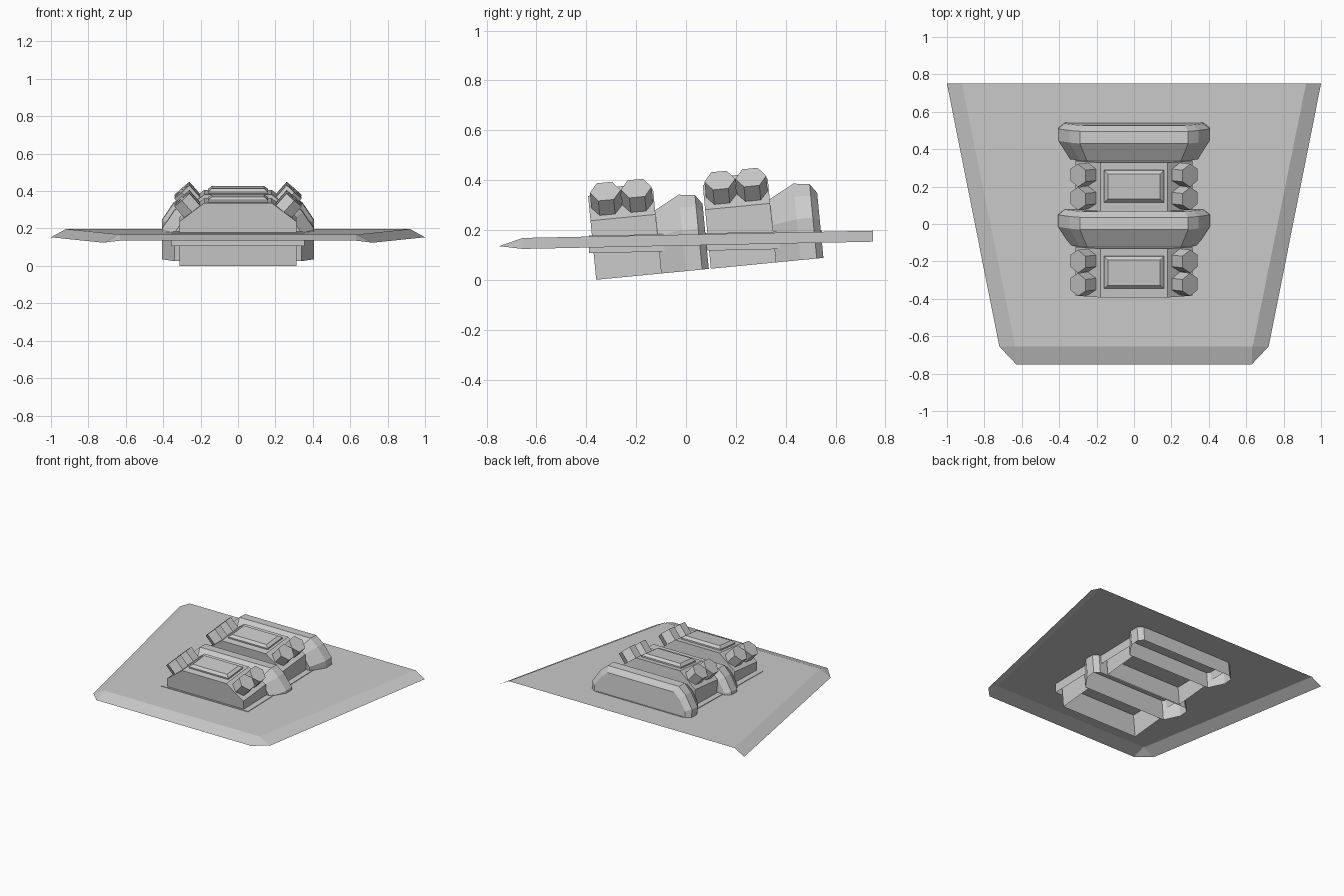
import bpy, bmesh
from math import radians, atan2, pi
from mathutils import Matrix, Vector

if "Cube" in bpy.data.objects:
    bpy.data.objects.remove(bpy.data.objects["Cube"])

# Machinery is pitched upward toward the back
TILT = Matrix.Translation((0, 0, 0.035)) @ Matrix.Rotation(radians(5.5), 4, 'X')
PITCH = 0.462          # spacing of the repeated units


def finish(name, bm, matrix=Matrix()):
    bmesh.ops.recalc_face_normals(bm, faces=bm.faces)
    mesh = bpy.data.meshes.new(name)
    bm.to_mesh(mesh)
    bm.free()
    ob = bpy.data.objects.new(name, mesh)
    bpy.context.collection.objects.link(ob)
    ob.matrix_world = matrix
    return ob


def loft(name, rings, matrix=Matrix(), closed=True, caps=(True, True)):
    """Skin successive rings of points; open rings leave one side open."""
    bm = bmesh.new()
    rows = [[bm.verts.new(p) for p in r] for r in rings]
    n = len(rows[0])
    for a, b in zip(rows, rows[1:]):
        for i in range(n if closed else n - 1):
            j = (i + 1) % n
            bm.faces.new((a[i], a[j], b[j], b[i]))
    for row, cap in zip((rows[0], rows[-1]), caps):
        if cap:
            bm.faces.new(row)
    return finish(name, bm, matrix)


def mirrored(half):
    """Right half of an arch profile -> full arch."""
    return half + [(-x, z) for x, z in reversed(half)]


def rect(w, y0, y1, z0, z1):
    """Rectangle whose height runs from z0 at y0 to z1 at y1."""
    return [(-w, y0, z0), (w, y0, z0), (w, y1, z1), (-w, y1, z1)]


# Trapezoid plate: flat top with sloping rim, open underneath and at the back
outer = [(1, .75, .153), (.72, -.655, .124), (.63, -.75, .135)]
inner = [(.92, .75, .197), (.635, -.655, .168), (.63, -.655, .168)]
outer += [(-x, y, z) for x, y, z in reversed(outer)]
inner += [(-x, y, z) for x, y, z in reversed(inner)]
plate = loft("plate", [outer, inner], closed=False, caps=(False, True))

# Shallow mounting base parallel to the plate
loft("base", [rect(.355, -.39, .545, .107, .127), rect(.355, -.39, .545, .177, .197)],
     caps=(False, True))

for k, label in enumerate(("front", "rear")):
    s = k * PITCH

    # Block with chamfered shoulders, open at the bottom
    prof = mirrored([(.312, 0), (.312, .238), (.18, .338)])
    loft(label + "_block", [[(x, t, z) for x, z in prof] for t in (-.362 + s, -.10 + s)],
         TILT, closed=False)

    # Raised lid on the block
    loft(label + "_lid", [rect(.16, -.312 + s, -.14 + s, .335, .335),
                          rect(.16, -.312 + s, -.14 + s, .348, .348),
                          rect(.14, -.294 + s, -.158 + s, .364, .364)], TILT)

    # Arched rib: section levels of (offset, width, shoulder, bend, bend height, top width, top)
    levels = [(-.10, .34, .15, .29, .225, .25, .255),
              (0.0, .405, .165, .345, .255, .29, .308),
              (.065, .405, .165, .345, .255, .29, .300),
              (.092, .37, .15, .315, .225, .27, .262)]
    loft(label + "_rib",
         [[(x, t + s, z) for x, z in mirrored([(w, 0), (w, sh), (b, bz), (tw, tz)])]
          for t, w, sh, b, bz, tw, tz in levels], TILT, closed=False)

    # Hexagonal stubs standing off the sloping shoulders
    for side, sname in ((1, "right"), (-1, "left")):
        for j, t in enumerate((-.292, -.167)):
            bm = bmesh.new()
            bmesh.ops.create_cone(bm, cap_ends=True, segments=6,
                                  radius1=.062, radius2=.062, depth=.11)
            axis = Vector((.66 * side, 0, .75)).normalized()
            spin = Matrix.Rotation(atan2(axis.x, axis.z), 4, 'Y')
            pos = Vector((.246 * side, t + s, .288)) + axis * .027
            m = Matrix.Translation(pos) @ spin @ Matrix.Rotation(pi / 2, 4, 'Z')
            # turn so that hexagon points lie along the length
            pts = [v.co.copy() for v in bm.verts]
            if max(p.x for p in pts) > max(p.y for p in pts):
                turn = Matrix()
            else:
                turn = Matrix.Rotation(pi / 2, 4, 'Z')
            finish(f"{label}_{sname}_stub_{j + 1}", bm, TILT @ m @ turn)
